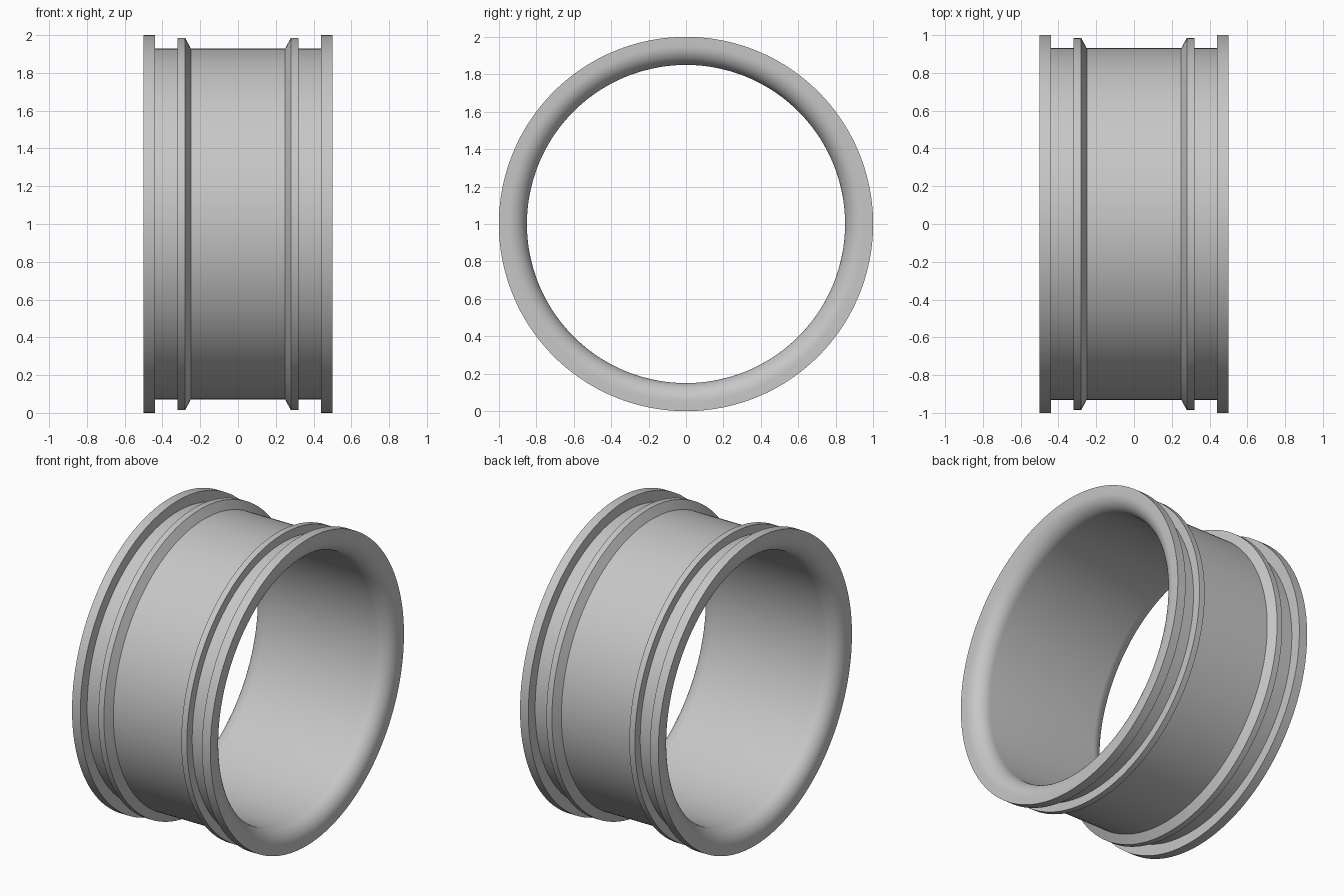
import bpy
import bmesh
from math import sin, cos, pi, radians
from mathutils import Vector

SEGMENTS = 192
FILLET = 0.1
FILLET_STEPS = 12
BORE = 0.85

if "Cube" in bpy.data.objects:
    bpy.data.objects.remove(bpy.data.objects["Cube"], do_unlink=True)

# Plain grey metal
metal = bpy.data.materials.new("grey_metal")
metal.use_nodes = True
grey = (0.57, 0.57, 0.57, 1.0)
metal.diffuse_color = grey
metal.node_tree.nodes["Principled BSDF"].inputs["Base Color"].default_value = grey

# Outer half profile as (x, radius): barrel, sloped rib, groove, end flange
half = [(0.25, 0.93), (0.28, 0.985), (0.32, 0.985), (0.32, 0.93),
        (0.44, 0.93), (0.44, 1.0), (0.5, 1.0)]

# Rounded mouth that leads from the flat end face into the bore
for i in range(FILLET_STEPS + 1):
    a = 0.5 * pi * i / FILLET_STEPS
    half.append((0.5 - FILLET * (1 - cos(a)), BORE + FILLET * (1 - sin(a))))

# Mirror the half profile into a closed loop
profile = half + [(-x, r) for x, r in reversed(half)]

# Revolve the loop around the x axis
bm = bmesh.new()
verts = [bm.verts.new((x, 0, r)) for x, r in profile]
edges = [bm.edges.new((verts[i - 1], verts[i])) for i in range(len(verts))]
bmesh.ops.spin(bm, geom=verts + edges, cent=Vector((0, 0, 0)), axis=Vector((1, 0, 0)),
               angle=2 * pi, steps=SEGMENTS, use_merge=False)
bmesh.ops.remove_doubles(bm, verts=bm.verts, dist=0.0001)
bmesh.ops.recalc_face_normals(bm, faces=bm.faces)

mesh = bpy.data.meshes.new("ring_band")
bm.to_mesh(mesh)
bm.free()
mesh.materials.append(metal)

# Flanged ring standing on the ground
ring = bpy.data.objects.new("ring_band", mesh)
bpy.context.collection.objects.link(ring)
ring.location.z = 1.0

bpy.ops.object.select_all(action="DESELECT")
ring.select_set(True)
bpy.context.view_layer.objects.active = ring
bpy.ops.object.shade_smooth_by_angle(angle=radians(25))
